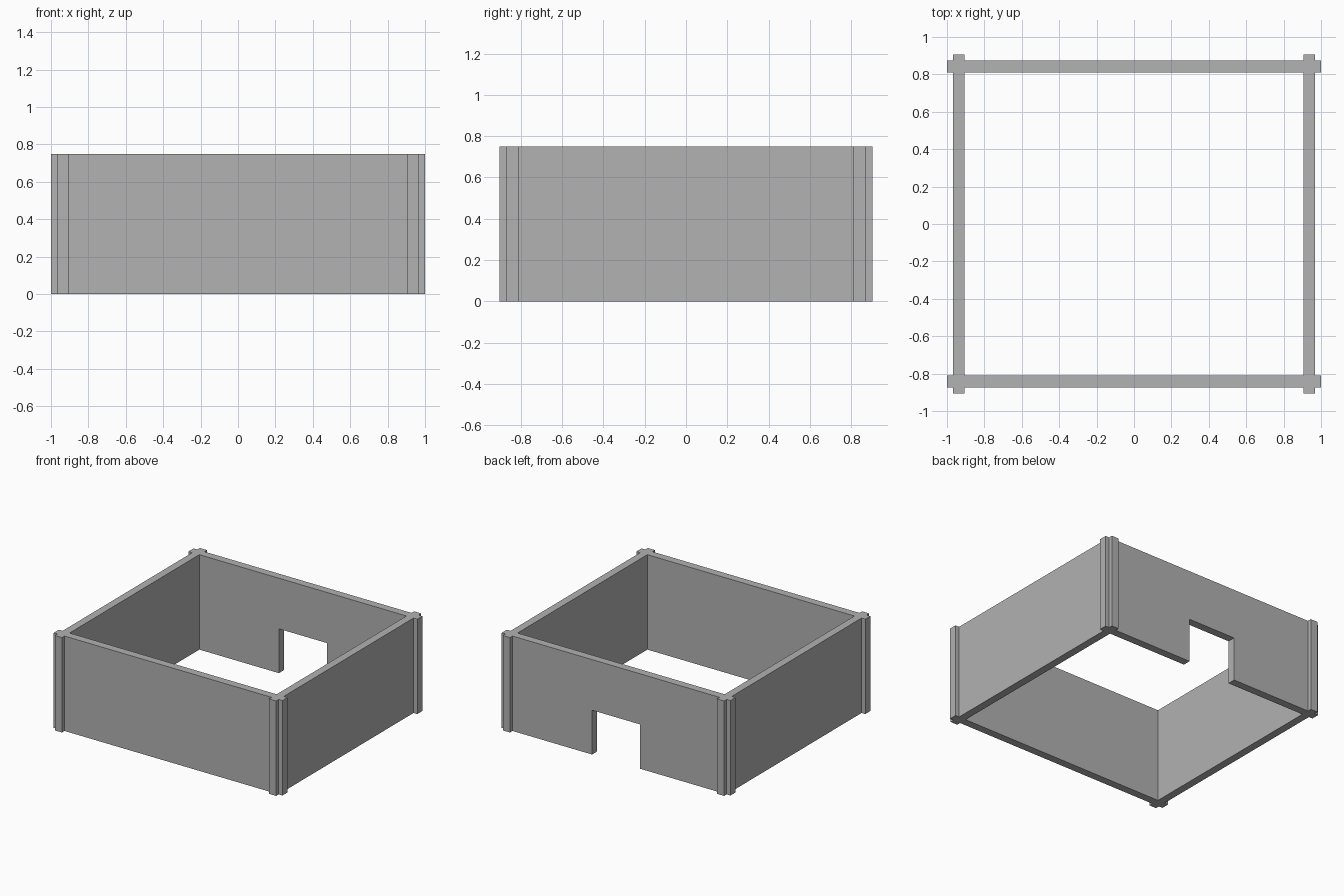
import bpy
import bmesh

cube = bpy.data.objects.get("Cube")
if cube:
    bpy.data.objects.remove(cube, do_unlink=True)

# Wall planes and sizes
HEIGHT = 0.75
SIDE_IN, SIDE_OUT = 0.905, 0.967      # side walls, in x
END_IN, END_OUT = 0.81, 0.873         # front and back walls, in y
LONG_TIP, SIDE_TIP = 1.0, 0.905       # how far the wall ends stick out
DOOR_HALF, DOOR_TOP = 0.21, 0.35

grey = bpy.data.materials.new("plain_grey")
grey.use_nodes = True
colour = (0.445, 0.445, 0.445, 1)
grey.diffuse_color = colour
grey.node_tree.nodes["Principled BSDF"].inputs["Base Color"].default_value = colour


def wall(name, outline, depth_from, depth_to):
    """Extrude an x-z outline along y into a solid wall."""
    bm = bmesh.new()
    face = bm.faces.new([bm.verts.new((x, depth_from, z)) for x, z in outline])
    new = bmesh.ops.extrude_face_region(bm, geom=[face])["geom"]
    verts = [v for v in new if isinstance(v, bmesh.types.BMVert)]
    bmesh.ops.translate(bm, verts=verts, vec=(0, depth_to - depth_from, 0))
    bmesh.ops.recalc_face_normals(bm, faces=bm.faces)
    mesh = bpy.data.meshes.new(name)
    bm.to_mesh(mesh)
    bm.free()
    mesh.materials.append(grey)
    obj = bpy.data.objects.new(name, mesh)
    bpy.context.collection.objects.link(obj)
    return obj


def rect(x0, x1):
    return [(x0, 0), (x1, 0), (x1, HEIGHT), (x0, HEIGHT)]


# Front wall, and back wall with its doorway
wall("front_wall", rect(-LONG_TIP, LONG_TIP), -END_OUT, -END_IN)
doorway = [(DOOR_HALF, 0), (DOOR_HALF, DOOR_TOP),
           (-DOOR_HALF, DOOR_TOP), (-DOOR_HALF, 0)]
right_half = [(-LONG_TIP, 0), (-LONG_TIP, HEIGHT)]
left_half = [(LONG_TIP, HEIGHT), (LONG_TIP, 0)]
wall("back_wall", right_half + left_half + doorway, END_IN, END_OUT)

# Side walls, with their ends showing beyond the front and back walls
for side, s in (("left", 1), ("right", -1)):
    profile = rect(s * SIDE_IN, s * SIDE_OUT)
    wall(side + "_wall", profile, -END_IN, END_IN)
    wall(side + "_wall_front_end", profile, -SIDE_TIP, -END_OUT)
    wall(side + "_wall_back_end", profile, END_OUT, SIDE_TIP)
